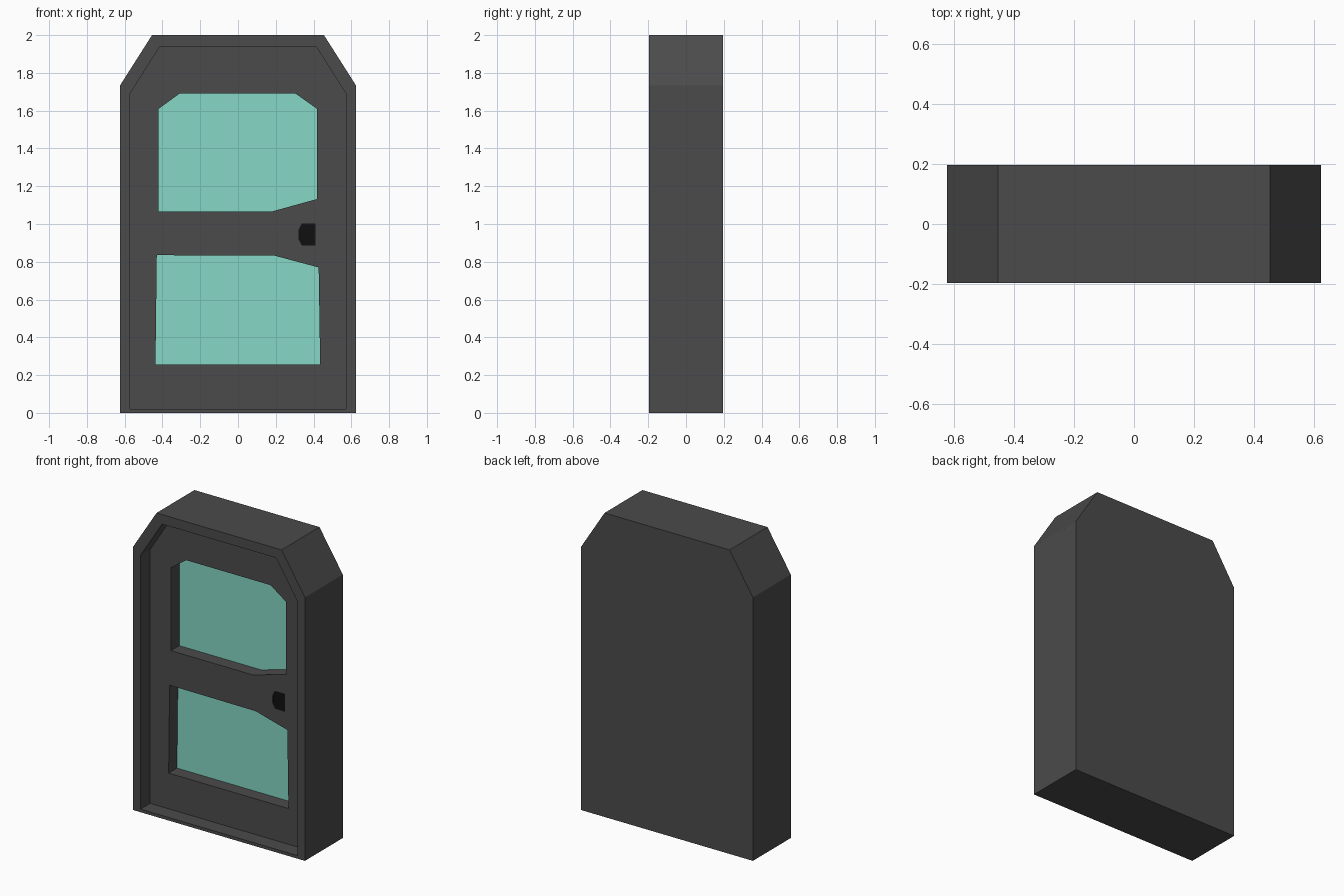
import bpy, bmesh

if "Cube" in bpy.data.objects:
    bpy.data.objects.remove(bpy.data.objects["Cube"])


def material(name, rgb):
    m = bpy.data.materials.new(name)
    m.diffuse_color = (*rgb, 1)
    m.use_nodes = True
    m.node_tree.nodes["Principled BSDF"].inputs["Base Color"].default_value = m.diffuse_color
    return m


GREY = material("dark_grey", (0.07, 0.07, 0.07))
GLASS = material("teal_glass", (0.24, 0.68, 0.56))
BLACK = material("black", (0.005, 0.005, 0.005))


def prism(name, outline, y0, y1, mat=None):
    """Extrude an (x, z) outline from y0 to y1."""
    bm = bmesh.new()
    face = bm.faces.new([bm.verts.new((x, y0, z)) for x, z in outline])
    ext = bmesh.ops.extrude_face_region(bm, geom=[face])["geom"]
    bmesh.ops.translate(bm, vec=(0, y1 - y0, 0),
                        verts=[v for v in ext if isinstance(v, bmesh.types.BMVert)])
    bmesh.ops.recalc_face_normals(bm, faces=bm.faces[:])
    me = bpy.data.meshes.new(name)
    bm.to_mesh(me)
    bm.free()
    ob = bpy.data.objects.new(name, me)
    bpy.context.collection.objects.link(ob)
    if mat:
        me.materials.append(mat)
    return ob


def carve(target, outline, depth_y):
    """Cut an outline into the front of the target down to depth_y."""
    cutter = prism("cutter", outline, -0.4, depth_y)
    cutter.hide_render = True
    mod = target.modifiers.new("carve", 'BOOLEAN')
    mod.operation = 'DIFFERENCE'
    mod.solver = 'EXACT'
    mod.object = cutter
    bpy.context.view_layer.objects.active = target
    bpy.ops.object.modifier_apply(modifier=mod.name)
    bpy.data.objects.remove(cutter, do_unlink=True)


def arch(half, base, shoulder, top_half, top):
    """Symmetric outline with chamfered top corners."""
    right = [(half, base), (half, shoulder), (top_half, top)]
    return right + [(-x, z) for x, z in reversed(right)]


HALF_DEPTH = 0.197
DOOR_Y = -0.097    # front of the recessed door leaf
GLASS_Y = -0.01    # front of the panes

upper = [(-0.42, 1.065), (0.175, 1.065), (0.418, 1.132), (0.418, 1.61),
         (0.305, 1.69), (-0.31, 1.69), (-0.42, 1.61)]
lower = [(-0.437, 0.255), (0.435, 0.255), (0.427, 0.77), (0.195, 0.832), (-0.43, 0.835)]
grip = [(0.338, 0.887), (0.41, 0.887), (0.41, 1.003), (0.338, 1.003),
        (0.32, 0.968), (0.32, 0.92)]

# Solid door block: outer frame, recessed leaf, window and grip openings
body = prism("door_body", arch(0.625, 0, 1.733, 0.455, 2.0), -HALF_DEPTH, HALF_DEPTH, GREY)
carve(body, arch(0.572, 0.02, 1.69, 0.415, 1.937), DOOR_Y)
for outline in (upper, lower):
    carve(body, outline, 0.0)
carve(body, grip, DOOR_Y + 0.02)

# Window panes and dark grip inset sit inside their openings
prism("upper_window", upper, GLASS_Y, 0.005, GLASS)
prism("lower_window", lower, GLASS_Y, 0.005, GLASS)
prism("handle_inset", grip, DOOR_Y + 0.004, DOOR_Y + 0.03, BLACK)
